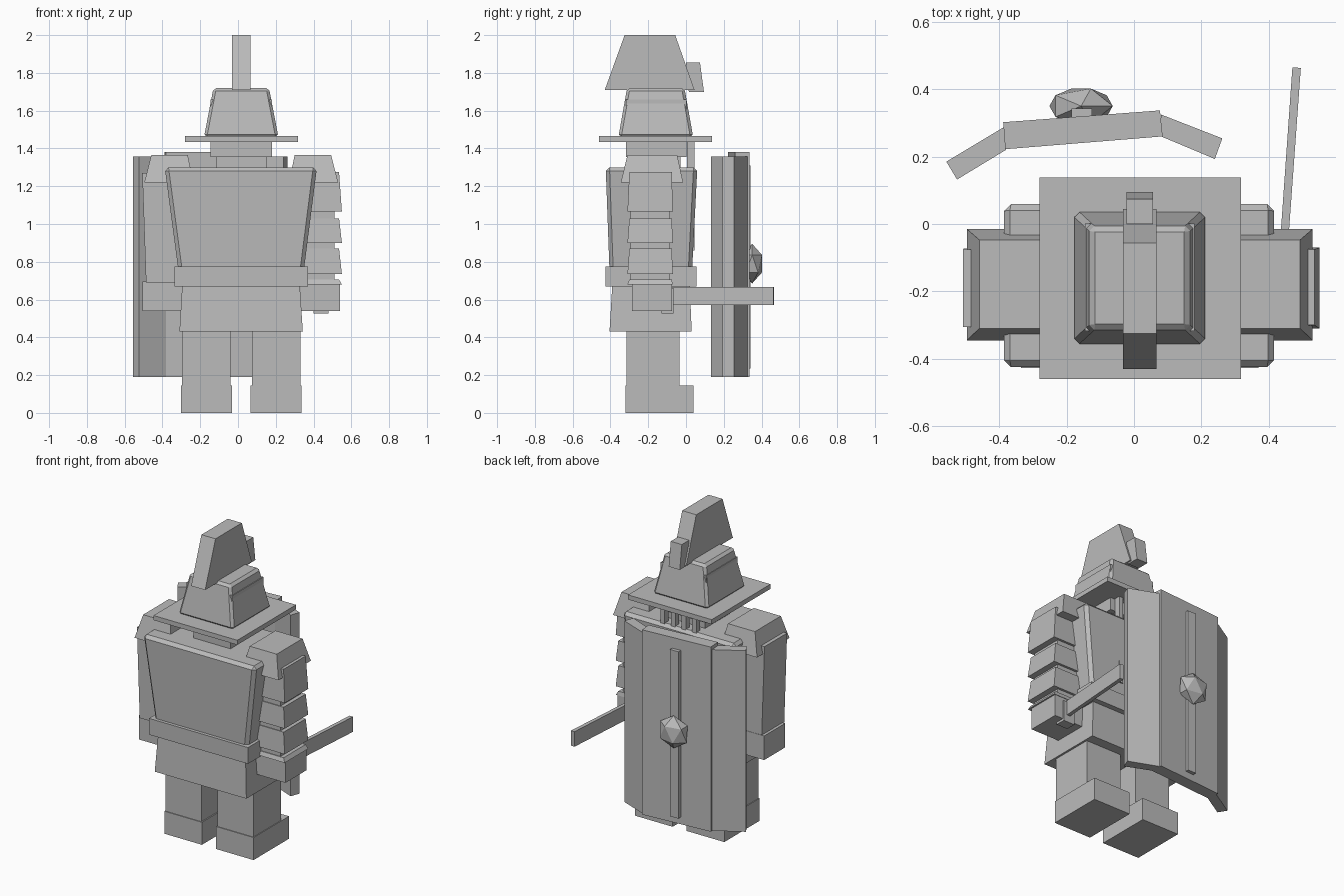
import bpy
import bmesh
from mathutils import Matrix

cube = bpy.data.objects.get("Cube")
if cube:
    bpy.data.objects.remove(cube, do_unlink=True)

grey = bpy.data.materials.new("stone grey")
grey.use_nodes = True
grey.diffuse_color = (0.5, 0.5, 0.5, 1)
grey.node_tree.nodes["Principled BSDF"].inputs["Base Color"].default_value = (0.5, 0.5, 0.5, 1)


def finish(name, bm, bevel=0):
    bmesh.ops.recalc_face_normals(bm, faces=bm.faces)
    mesh = bpy.data.meshes.new(name)
    bm.to_mesh(mesh)
    bm.free()
    mesh.materials.append(grey)
    obj = bpy.data.objects.new(name, mesh)
    bpy.context.collection.objects.link(obj)
    if bevel:
        mod = obj.modifiers.new("edge", "BEVEL")
        mod.width = bevel
        mod.segments = 1
    return obj


def loft(name, lower, upper, bevel=0):
    """Solid between two matching loops of points."""
    bm = bmesh.new()
    a = [bm.verts.new(p) for p in lower]
    b = [bm.verts.new(p) for p in upper]
    bm.faces.new(a)
    bm.faces.new(b)
    for i in range(len(a)):
        j = (i + 1) % len(a)
        bm.faces.new((a[i], a[j], b[j], b[i]))
    return finish(name, bm, bevel)


def block(name, x, y, z, top_x=None, top_y=None, bevel=0):
    """Box, tapered when a different top extent is given."""
    def ring(rx, ry, h):
        return [(rx[0], ry[0], h), (rx[1], ry[0], h), (rx[1], ry[1], h), (rx[0], ry[1], h)]
    return loft(name, ring(x, y, z[0]), ring(top_x or x, top_y or y, z[1]), bevel)


def plan_prism(name, pts, z):
    return loft(name, [(x, y, z[0]) for x, y in pts], [(x, y, z[1]) for x, y in pts])


def side_prism(name, pts, x):
    return loft(name, [(x[0], y, h) for y, h in pts], [(x[1], y, h) for y, h in pts])


MID = 0.017  # centre line of the body


def mirrored(span):
    return (2 * MID - span[1], 2 * MID - span[0])


# Legs, feet, shoulders and hands on both sides
for side in ("left", "right"):
    def at(span):
        return span if side == "left" else mirrored(span)
    block(side + "_leg", at((0.075, 0.33)), (-0.315, -0.035), (0.14, 0.6))
    block(side + "_foot", at((0.067, 0.335)), (-0.32, 0.04), (0, 0.145))
    block(side + "_shoulder_guard", at((0.27, 0.53)), (-0.345, -0.015), (1.22, 1.365),
          at((0.30, 0.493)), (-0.31, -0.047))
    block(side + "_hand", at((0.33, 0.54)), (-0.287, -0.073), (0.54, 0.695))

# Torso
block("skirt", (-0.31, 0.343), (-0.405, 0.03), (0.43, 0.68), (-0.295, 0.327), (-0.39, 0.02))
block("belt", (-0.335, 0.37), (-0.427, 0.055), (0.67, 0.775))
block("chest", (-0.315, 0.348), (-0.405, 0.032), (0.75, 1.30),
      (-0.388, 0.418), (-0.425, 0.06), bevel=0.02)

# Plain arm and banded arm
block("right_arm", (-0.487, -0.27), (-0.305, -0.075), (0.69, 1.27), (-0.507, -0.29))
block("left_arm", (0.28, 0.51), (-0.295, -0.085), (0.68, 1.26))
for i, (low, high) in enumerate([(1.065, 1.275), (0.90, 1.03), (0.735, 0.87), (0.68, 0.705)]):
    block(f"arm_band_{i + 1}", (0.33, 0.55), (-0.31, -0.07), (low, high), (0.33, 0.535), (-0.30, -0.075))

# Sword held backward
plan_prism("sword_blade", [(0.432, -0.075), (0.456, -0.075), (0.495, 0.463), (0.47, 0.465)], (0.57, 0.667))
block("sword_grip", (0.40, 0.48), (-0.13, -0.065), (0.525, 0.66))

# Head and helmet
block("neck", (-0.115, 0.15), (-0.29, -0.03), (1.28, 1.37))
block("head", (-0.145, 0.18), (-0.318, 0.002), (1.355, 1.66))
block("helmet_brim", (-0.28, 0.317), (-0.46, 0.138), (1.435, 1.465))
block("helmet_dome", (-0.18, 0.214), (-0.358, 0.038), (1.46, 1.72),
      (-0.13, 0.164), (-0.312, -0.008), bevel=0.015)
side_prism("helmet_crest", [(-0.43, 1.71), (0.045, 1.71), (-0.057, 2.0), (-0.325, 2.0)], (-0.033, 0.067))
side_prism("crest_holder", [(0.015, 1.70), (0.095, 1.70), (0.074, 1.855), (0, 1.855)], (-0.022, 0.057))
for i in range(4):
    x = -0.105 + i * 0.075
    block(f"hair_strand_{i + 1}", (x, x + 0.03), (0.005, 0.045), (0.86, 1.44))

# Three-panel shield on the back
plan_prism("shield_centre", [(-0.382, 0.222), (0.085, 0.26), (0.077, 0.337), (-0.388, 0.302)], (0.19, 1.38))
plan_prism("shield_right_wing", [(-0.525, 0.132), (-0.38, 0.22), (-0.385, 0.288), (-0.557, 0.185)], (0.19, 1.357))
plan_prism("shield_left_wing", [(0.08, 0.26), (0.24, 0.193), (0.262, 0.254), (0.08, 0.325)], (0.19, 1.357))
block("shield_rib", (-0.185, -0.125), (0.29, 0.342), (0.235, 1.31))

# Faceted boss
boss = bmesh.new()
bmesh.ops.create_icosphere(boss, subdivisions=1, radius=0.105)
bmesh.ops.transform(boss, verts=boss.verts,
                    matrix=Matrix.Translation((-0.157, 0.35, 0.79)) @ Matrix.Diagonal((1, 0.58, 1, 1)))
finish("shield_boss", boss)
